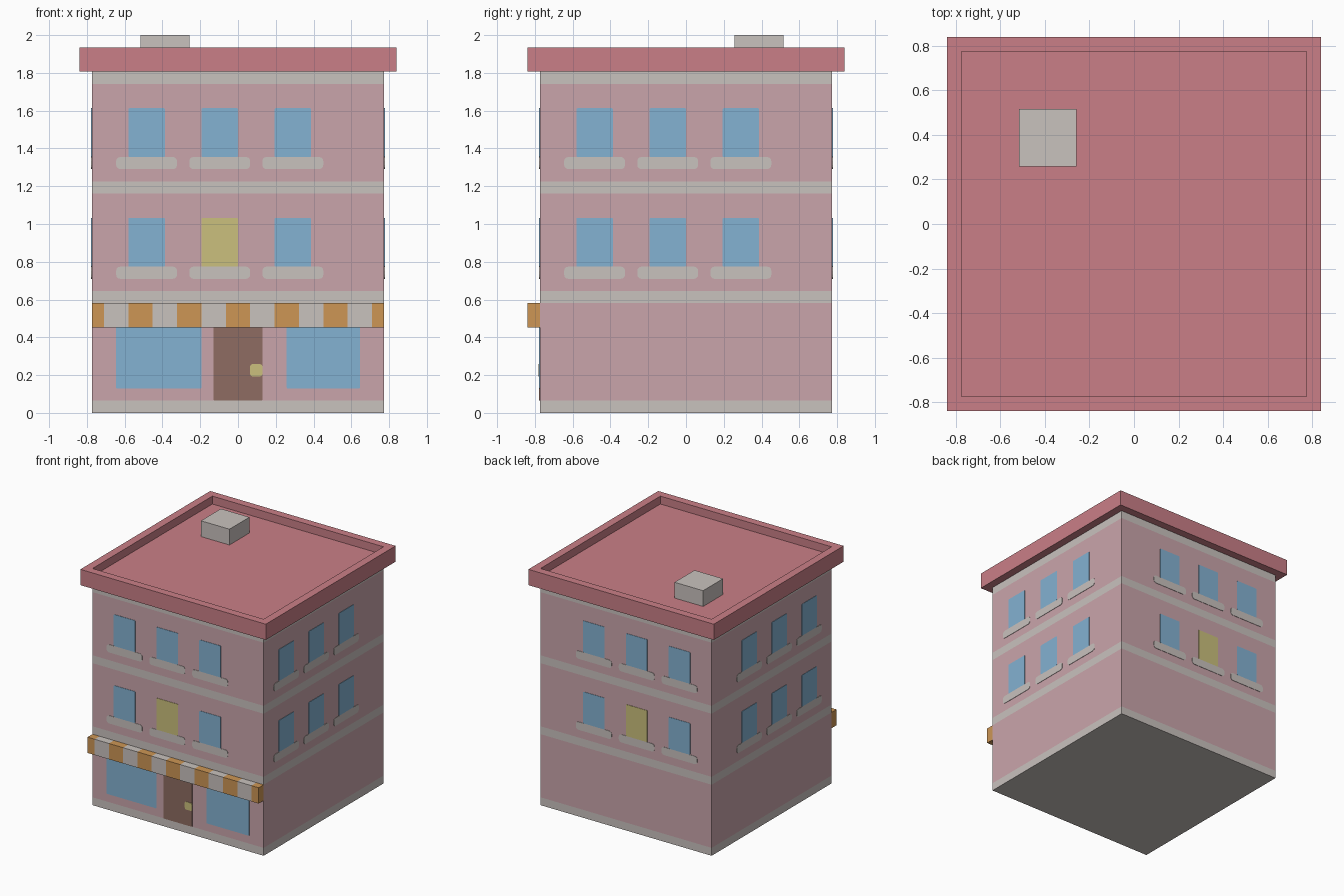
import bpy, bmesh, math
from mathutils import Vector

U = 2 / 31          # one building block
HALF = 12           # half width of the body, in blocks

cube = bpy.data.objects.get("Cube")
if cube:
    bpy.data.objects.remove(cube, do_unlink=True)


def material(name, r, g, b):
    lin = [((c / 255 + 0.055) / 1.055) ** 2.4 for c in (r, g, b)] + [1]
    mat = bpy.data.materials.new(name)
    mat.use_nodes = True
    mat.diffuse_color = lin
    mat.node_tree.nodes["Principled BSDF"].inputs["Base Color"].default_value = lin
    return mat


PINK = material("wall pink", 202, 165, 171)
STONE = material("pale stone", 201, 194, 190)
ROSE = material("roof rose", 202, 127, 135)
BLUE = material("window blue", 132, 178, 210)
YELLOW = material("lit yellow", 203, 192, 125)
ORANGE = material("awning orange", 205, 150, 85)
BROWN = material("door brown", 142, 108, 98)


def finish(name, bm, mats):
    bmesh.ops.recalc_face_normals(bm, faces=bm.faces[:])
    mesh = bpy.data.meshes.new(name)
    bm.to_mesh(mesh)
    bm.free()
    for m in mats:
        mesh.materials.append(m)
    obj = bpy.data.objects.new(name, mesh)
    bpy.context.collection.objects.link(obj)
    return obj


def box_bm(lo, hi):
    """Box between two corners given in blocks."""
    bm = bmesh.new()
    bmesh.ops.create_cube(bm, size=1)
    for v in bm.verts:
        v.co = Vector([(l + (h - l) * (c + 0.5)) * U for l, h, c in zip(lo, hi, v.co)])
    return bm


def slice_bm(bm, axis, cuts):
    normal = Vector([float(i == axis) for i in range(3)])
    for c in cuts:
        bmesh.ops.bisect_plane(bm, geom=bm.verts[:] + bm.edges[:] + bm.faces[:],
                               plane_co=normal * c * U, plane_no=normal)


def plate(name, axis, sign, a, z, mat, radius=0.006, thick=0.003):
    """Thin rounded panel on the wall facing sign * axis (0 = x, 1 = y)."""
    a0, a1, z0, z1 = [c * U for c in (*a, *z)]
    corners = [(a1, z1, -1, -1), (a0, z1, 1, -1), (a0, z0, 1, 1), (a1, z0, -1, 1)]
    bm = bmesh.new()
    ring = []
    for i, (ca, cz, da, dz) in enumerate(corners):
        for k in range(4):
            t = (i + k / 3) * math.pi / 2
            pa = ca + radius * (da + math.cos(t))
            pz = cz + radius * (dz + math.sin(t))
            depth = sign * (HALF * U - 0.002)
            ring.append(bm.verts.new((depth, pa, pz) if axis == 0 else (pa, depth, pz)))
    face = bm.faces.new(ring)
    out = bmesh.ops.extrude_face_region(bm, geom=[face])
    move = Vector((0, 0, 0))
    move[axis] = sign * (thick + 0.002)
    bmesh.ops.translate(bm, vec=move, verts=[g for g in out["geom"]
                                             if isinstance(g, bmesh.types.BMVert)])
    return finish(name, bm, [mat])


# Body with flush stone bands at each floor line
bands = (0, 9, 18, 27)
bm = box_bm((-HALF, -HALF, 0), (HALF, HALF, 28))
slice_bm(bm, 2, [c for b in bands for c in (b, b + 1) if 0 < c < 28])
for f in bm.faces:
    level = f.calc_center_median().z / U
    f.material_index = int(any(b <= level <= b + 1 for b in bands))
finish("body", bm, [PINK, STONE])

# Roof slab with a sunken deck inside the parapet
bm = box_bm((-13, -13, 28), (13, 13, 30))
top = max(bm.faces, key=lambda f: f.calc_center_median().z)
bmesh.ops.inset_region(bm, faces=[top], thickness=U, use_even_offset=True)
out = bmesh.ops.extrude_face_region(bm, geom=[top])
bmesh.ops.delete(bm, geom=[top], context="FACES_ONLY")
bmesh.ops.translate(bm, vec=(0, 0, -U), verts=[g for g in out["geom"]
                                              if isinstance(g, bmesh.types.BMVert)])
finish("roof", bm, [ROSE])

# Chimney
finish("chimney", box_bm((-8, 4, 29), (-4, 8, 31)), [STONE])

# Striped awning
bm = box_bm((-HALF, -13, 7), (HALF, -HALF, 9))
slice_bm(bm, 0, range(-11, 12, 2))
for f in bm.faces:
    f.material_index = math.floor((f.calc_center_median().x / U + 1) / 2) % 2
finish("awning", bm, [ORANGE, STONE])

# Upper windows and sills on all four sides
walls = {"front": (1, -1), "back": (1, 1), "left": (0, 1), "right": (0, -1)}
for side, (axis, sign) in walls.items():
    for floor, base in (("lower", 12), ("upper", 21)):
        for n, a in enumerate((-9, -3, 3)):
            lit = axis == 1 and floor == "lower" and n == 1
            plate(f"{side}_{floor}_window_{n + 1}", axis, sign, (a, a + 3),
                  (base, base + 4), YELLOW if lit else BLUE)
            plate(f"{side}_{floor}_sill_{n + 1}", axis, sign, (a - 1, a + 4),
                  (base - 1, base), STONE, radius=0.022)

# Shop front
plate("shop_window_right", 1, -1, (-10, -3), (2, 7.1), BLUE)
plate("shop_window_left", 1, -1, (4, 10), (2, 7.1), BLUE)
plate("door", 1, -1, (-2, 2), (1, 7.1), BROWN)
plate("door_knob", 1, -1, (1, 2), (3, 4), YELLOW, radius=0.012, thick=0.006)
